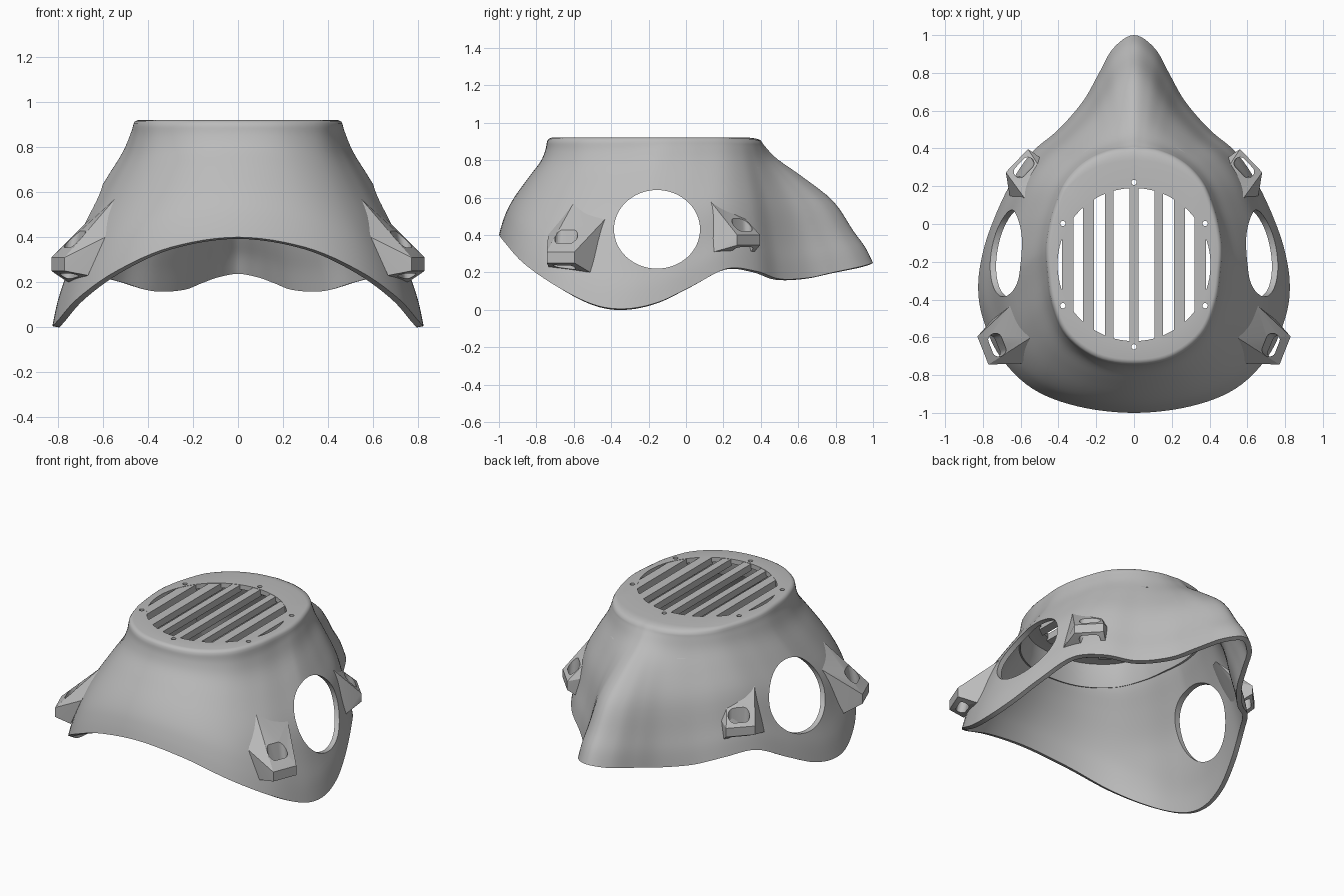
import bpy, bmesh, math
from mathutils import Vector

if "Cube" in bpy.data.objects:
    bpy.data.objects.remove(bpy.data.objects["Cube"])

grey = bpy.data.materials.new("mid_grey")
grey.use_nodes = True
colour = (0.5, 0.5, 0.5, 1)
grey.diffuse_color = colour
grey.node_tree.nodes["Principled BSDF"].inputs["Base Color"].default_value = colour


def finish(name, bm):
    mesh = bpy.data.meshes.new(name)
    bm.to_mesh(mesh)
    bm.free()
    mesh.materials.append(grey)
    obj = bpy.data.objects.new(name, mesh)
    bpy.context.collection.objects.link(obj)
    return obj


def activate(obj):
    bpy.ops.object.select_all(action='DESELECT')
    obj.select_set(True)
    bpy.context.view_layer.objects.active = obj


def apply(obj, kind, **settings):
    activate(obj)
    mod = obj.modifiers.new("step", kind)
    for key, value in settings.items():
        setattr(mod, key, value)
    bpy.ops.object.modifier_apply(modifier=mod.name)


def cut(obj, cutter):
    apply(obj, 'BOOLEAN', object=cutter, operation='DIFFERENCE', solver='EXACT')
    bpy.data.objects.remove(cutter)


def smooth(obj, degrees):
    activate(obj)
    bpy.ops.object.shade_smooth_by_angle(angle=math.radians(degrees))


def hull(name, points):
    bm = bmesh.new()
    for p in points:
        bm.verts.new(p)
    bmesh.ops.convex_hull(bm, input=bm.verts)
    loose = [v for v in bm.verts if not v.link_faces]
    bmesh.ops.delete(bm, geom=loose, context='VERTS')
    bmesh.ops.recalc_face_normals(bm, faces=bm.faces)
    return finish(name, bm)


def spline(keys, before, after, steps):
    """Catmull-Rom curve through keys of any dimension."""
    pts = [before] + keys + [after]
    out = []
    for i in range(1, len(pts) - 2):
        for k in range(steps):
            t = k / steps
            out.append([0.5 * (2 * b + (c - a) * t + (2 * a - 5 * b + 4 * c - d) * t ** 2
                               + (3 * b - a - 3 * c + d) * t ** 3)
                        for a, b, c, d in zip(*pts[i - 1:i + 3])])
    return out + [list(keys[-1])]


def loft(name, rows):
    """Closed rings joined by quads, outward facing when listed top down."""
    bm = bmesh.new()
    rings = [[bm.verts.new(p) for p in row] for row in rows]
    n = len(rows[0])
    for upper, lower in zip(rings, rings[1:]):
        for i in range(n):
            j = (i + 1) % n
            bm.faces.new((upper[i], lower[i], lower[j], upper[j]))
    return finish(name, bm)


# Half outline, front to back: rim x, y, z and top edge x, y
outline = [
    (0, -1, .4, 0, -.745), (.3, -.965, .355, .2, -.71), (.54, -.87, .25, .36, -.59),
    (.71, -.7, .13, .435, -.42), (.8, -.5, .03, .46, -.25), (.825, -.33, .005, .467, -.13),
    (.8, -.15, .04, .455, -.03), (.74, .03, .125, .43, .07), (.65, .22, .22, .38, .2),
    (.54, .38, .205, .31, .29), (.4, .5, .165, .23, .35), (.27, .65, .17, .15, .385),
    (.19, .79, .2, .09, .4), (.11, .93, .23, .04, .405), (0, 1, .25, 0, .41)]


def flip(k):
    return (-k[0], k[1], k[2], -k[3], k[4])


half = spline(outline, flip(outline[1]), flip(outline[-2]), 6)
columns = half + [flip(k) for k in half[-2:0:-1]]

# Wall profile: outward share, drop at the front, drop at the sides and back
profile = [(0, 0, 0), (.03, .08, .035), (.13, .2, .13), (.36, .36, .28),
           (.64, .56, .485), (.82, .72, .73), (.93, .87, .87), (1, 1, 1)]
profile = spline(profile, profile[0], profile[-1], 4)

TOP, EDGE, CY, RADIUS = .92, .89, -.215, .405


def scaled_top(k, f, z):
    f = 1 - (1 - f) * (1 + 7 * max(0, k[4] - .2))
    return (k[3] * f, -.17 + (k[4] + .17) * f, z)


def grille_edge(k):
    d = Vector((k[3], k[4] - CY)).normalized() * RADIUS
    return (d.x, CY + d.y, TOP)


def wall(k, s, front, back):
    w = min(1, max(0, (k[1] + .85) * 2))
    drop = front + (back - front) * w
    return (k[3] + (k[0] - k[3]) * s, k[4] + (k[1] - k[4]) * s, EDGE - drop * (EDGE - k[2]))


# Mask shell with grille opening
rows = [[grille_edge(k) for k in columns]]
rows += [[scaled_top(k, f, z) for k in columns]
         for f, z in ((.95, TOP), (.965, TOP - .002), (.982, TOP - .007), (.994, TOP - .016))]
rows += [[wall(k, *p) for k in columns] for p in profile]
shell = loft("mask_shell", rows)
apply(shell, 'SOLIDIFY', thickness=.03, offset=-1)

# Round side openings
bpy.ops.mesh.primitive_cylinder_add(vertices=64, radius=1, depth=3, location=(0, -.155, .43),
                                    rotation=(0, math.pi / 2, 0))
side_cutter = bpy.context.object
side_cutter.scale = (.21, .23, 1)
cut(shell, side_cutter)

# Six small screw holes around the grille
for i in range(6):
    a = math.radians(90 + 60 * i)
    bpy.ops.mesh.primitive_cylinder_add(vertices=16, radius=.014, depth=.12, location=(
        .435 * math.cos(a), CY + .435 * math.sin(a), TOP))
    cut(shell, bpy.context.object)
smooth(shell, 40)

# Inner filter collar
collar = loft("inner_collar", [[scaled_top(k, f, z) for k in columns]
                               for f, z in ((.98, .885), (1, .82), (1.04, .76))])
apply(collar, 'SOLIDIFY', thickness=.02, offset=-1)
smooth(collar, 35)

# Grille bars, ends following the round opening
for x, width in ((0, .05), (.13, .045), (.24, .058), (.35, .06)):
    for side in ((1, -1) if x else (1,)):
        edges = [side * x - width / 2, side * x + width / 2]
        hull("grille_bar", [(e, CY + b * (math.sqrt(RADIUS ** 2 - e * e) + .012), z)
                            for e in edges for b in (-1, 1) for z in (TOP - .045, TOP - .002)])


# Strap lugs: wedge points are outward, along, height from the outer edge
def strap_lug(name, centre, facing, points, slot_top, slot_bottom):
    for side in (1, -1):
        out = Vector((*facing, 0)).normalized()
        along = Vector((-out.y, out.x, 0))

        def place(o, t, z):
            p = Vector((*centre, 0)) + out * o + along * t
            return (p.x * side, p.y, z)

        lug = hull(name, [place(*p) for p in points])
        ring = [math.tau * i / 16 for i in range(16)]
        slot = hull("slot_cutter", [
            place(o + .03 * math.cos(a), end + .03 * math.sin(a), z)
            for o, z in (slot_top, slot_bottom) for end in (-.033, .033) for a in ring])
        cut(lug, slot)
        smooth(lug, 25)


strap_lug("front_strap_lug", (.8, -.67), (.93, -.37), [
    (0, -.08, .31), (0, .08, .31), (0, -.08, .25), (0, .08, .25), (-.26, -.03, .57),
    (-.23, .17, .49), (-.1, .13, .2), (-.1, -.11, .23), (-.17, -.14, .4)],
    (-.1, .5), (-.04, .15))
strap_lug("rear_strap_lug", (.62, .335), (.72, .69), [
    (0, -.085, .4), (0, .085, .4), (0, -.085, .345), (0, .085, .345), (-.25, -.13, .66),
    (-.215, .035, .6), (-.1, -.16, .31), (-.09, .1, .42), (-.05, .09, .31)],
    (-.06, .6), (-.04, .25))
